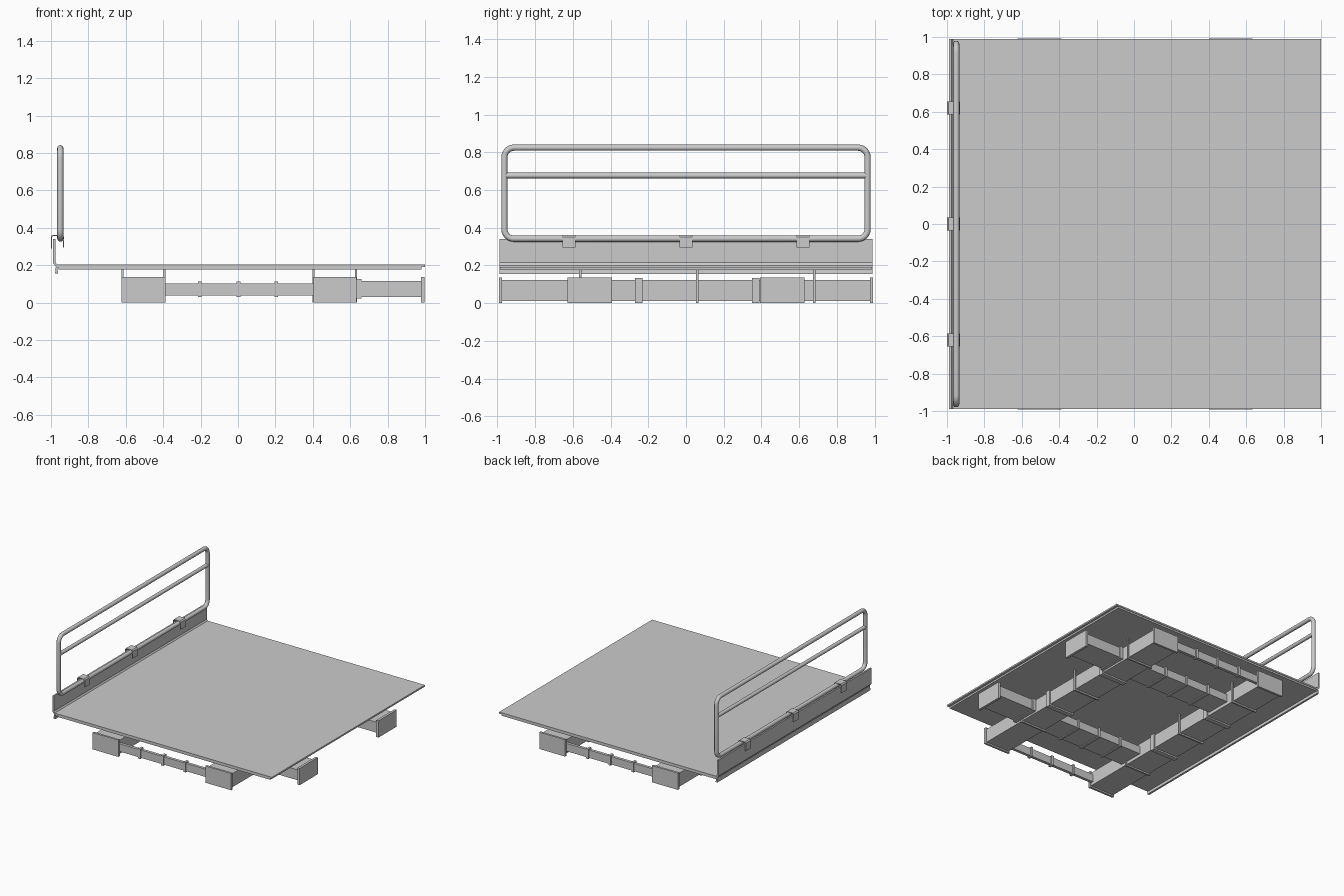
import bpy, bmesh, math
from mathutils import Vector

if "Cube" in bpy.data.objects:
    bpy.data.objects.remove(bpy.data.objects["Cube"])


def box(name, x, y, z):
    """Axis-aligned box from (min, max) ranges."""
    bm = bmesh.new()
    bmesh.ops.create_cube(bm, size=1)
    for v in bm.verts:
        v.co = Vector([(r[0] + r[1]) / 2 + c * (r[1] - r[0]) for r, c in zip((x, y, z), v.co)])
    me = bpy.data.meshes.new(name)
    bm.to_mesh(me)
    bm.free()
    ob = bpy.data.objects.new(name, me)
    bpy.context.collection.objects.link(ob)
    return ob


def extrude_y(name, pts, y0, y1):
    """Closed xz profile extruded along y."""
    bm = bmesh.new()
    face = bm.faces.new([bm.verts.new((x, y0, z)) for x, z in pts])
    new = bmesh.ops.extrude_face_region(bm, geom=[face])["geom"]
    bmesh.ops.translate(bm, vec=(0, y1 - y0, 0), verts=[g for g in new if isinstance(g, bmesh.types.BMVert)])
    bmesh.ops.recalc_face_normals(bm, faces=bm.faces)
    me = bpy.data.meshes.new(name)
    bm.to_mesh(me)
    bm.free()
    bpy.context.collection.objects.link(bpy.data.objects.new(name, me))


def tube(name, pts, r, cyclic):
    cu = bpy.data.curves.new(name, 'CURVE')
    cu.dimensions = '3D'
    cu.bevel_depth = r
    cu.bevel_resolution = 4
    sp = cu.splines.new('POLY')
    sp.points.add(len(pts) - 1)
    for p, c in zip(sp.points, pts):
        p.co = (*c, 1)
    sp.use_cyclic_u = cyclic
    sp.use_smooth = True
    bpy.context.collection.objects.link(bpy.data.objects.new(name, cu))


# deck: thin top sheet with a set-back layer below
box("deck_sheet", (-.97, 1), (-.99, .99), (.19, .203))
box("deck_underlayer", (-.96, .98), (-.985, .985), (.176, .19))

# toe board with bottom flange, plus the hinge strip below it
extrude_y("toe_board", [(-.988, .34), (-.976, .34), (-.976, .215), (-.965, .2), (-.94, .2),
                        (-.94, .188), (-.97, .188), (-.988, .21)], -.99, .99)
extrude_y("hinge_strip", [(-.978, .155), (-.962, .155), (-.966, .19), (-.974, .19)], -.99, .99)

# guard rail: rounded rectangular loop and a middle bar
rx, hy, z0, z1, cr = -.95, .963, .342, .825, .05
loop = []
for cy, cz, a0 in ((hy - cr, z1 - cr, 0), (-hy + cr, z1 - cr, 90), (-hy + cr, z0 + cr, 180), (hy - cr, z0 + cr, 270)):
    for i in range(7):
        a = math.radians(a0 + i * 15)
        loop.append((rx, cy + cr * math.cos(a), cz + cr * math.sin(a)))
tube("guard_rail_loop", loop, .0165, True)
tube("guard_rail_middle_bar", [(rx, -hy, .677), (rx, hy, .677)], .015, False)

# clips folded over the toe board and lower rail
for y in (-.62, 0, .62):
    extrude_y("rail_clip", [(-1, .29), (-1, .352), (-.992, .362), (-.938, .362), (-.93, .352), (-.93, .295),
                            (-.936, .295), (-.936, .35), (-.942, .356), (-.988, .356), (-.994, .35), (-.994, .29)],
              y - .034, y + .034)

# main beams along y with end flanges, collars and hanger posts
for cx in (-.505, .517):
    box("main_beam", (cx - .108, cx + .108), (-.98, .98), (.012, .124))
    for s in (-1, 1):
        ys = sorted((s * .975, s * .993))
        box("main_beam_end_flange", (cx - .117, cx + .117), ys, (0, .137))
    for y in (-.25, .37):
        box("main_beam_collar", (cx - .117, cx + .117), (y - .02, y + .02), (0, .134))
    for y in (-.56, .06, .68):
        box("hanger_bottom_strap", (cx - .117, cx + .117), (y - .007, y + .007), (0, .013))
        for s in (-1, 1):
            px = cx + s * .113
            box("hanger_post", (px - .005, px + .005), (y - .007, y + .007), (0, .178))

# side beams reaching the right edge, continued by ribbed cross members
for s in (-1, 1):
    cy = s * .51
    box("side_beam", (.62, .98), (cy - .108, cy + .108), (.03, .115))
    box("side_beam_end_flange", (.978, .998), (cy - .118, cy + .118), (0, .137))
    box("side_beam_collar", (.63, .66), (cy - .115, cy + .115), (.022, .125))
    for name, y, w in (("cross_member", cy, .105), ("end_cross_rail", s * .965, .012)):
        box(name, (-.4, .41), (y - w, y + w), (.038, .102))
        for x in (-.205, .003, .205):
            box(name + "_rib", (x - .01, x + .01), (y - w - .008, y + w + .008), (.031, .112))
